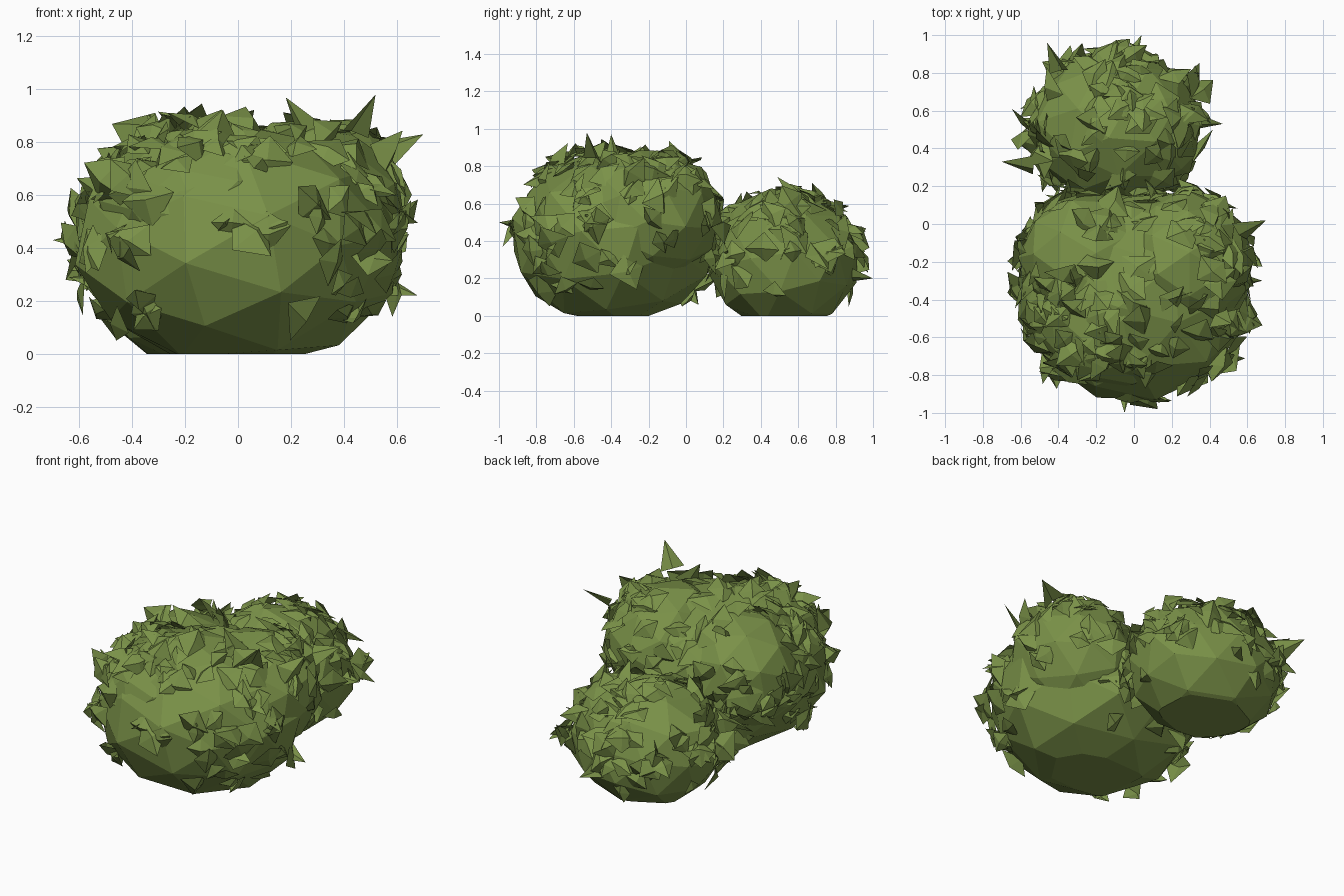
import bpy, bmesh, math, random
from mathutils import Vector, Matrix, Euler

if "Cube" in bpy.data.objects:
    bpy.data.objects.remove(bpy.data.objects["Cube"])

random.seed(5)

green = bpy.data.materials.new("leaf green")
green.diffuse_color = (0.195, 0.285, 0.065, 1)
green.use_nodes = True
green.node_tree.nodes["Principled BSDF"].inputs["Base Color"].default_value = green.diffuse_color

# Foliage lobes: name, centre, radii, spin, leaf count
LOBES = [
    ("main_lobe", (0.0, -0.38, 0.41), (0.61, 0.55, 0.46), 0.4, 80),
    ("front_top_lobe", (-0.11, -0.46, 0.55), (0.43, 0.41, 0.32), 1.1, 45),
    ("right_top_lobe", (0.27, -0.21, 0.53), (0.36, 0.38, 0.36), 2.0, 40),
    ("left_rear_lobe", (-0.24, -0.19, 0.51), (0.36, 0.35, 0.35), 2.9, 35),
    ("small_lobe", (-0.09, 0.52, 0.30), (0.46, 0.40, 0.37), 0.9, 105),
]


def finish(bm, name):
    mesh = bpy.data.meshes.new(name)
    bm.to_mesh(mesh)
    bm.free()
    mesh.materials.append(green)
    obj = bpy.data.objects.new(name, mesh)
    bpy.context.collection.objects.link(obj)
    return obj


def inside(p, lobe, margin=0.97):
    _, c, r, _, _ = lobe
    return sum(((p[i] - c[i]) / r[i]) ** 2 for i in range(3)) < margin


def add_lobe(name, centre, radii, spin):
    """Faceted ellipsoid cut flat where it meets the ground."""
    bm = bmesh.new()
    bmesh.ops.create_icosphere(bm, subdivisions=2, radius=1.0)
    turn = Euler((spin, spin * 0.7, spin)).to_matrix()
    for v in bm.verts:
        p = turn @ v.co * random.uniform(0.99, 1.05)
        v.co = Vector(p[i] * radii[i] + centre[i] for i in range(3))
    cut = bmesh.ops.bisect_plane(
        bm, geom=bm.verts[:] + bm.edges[:] + bm.faces[:],
        plane_co=(0, 0, 0), plane_no=(0, 0, -1), clear_outer=True)
    rim = [e for e in cut["geom_cut"] if isinstance(e, bmesh.types.BMEdge)]
    if rim:
        bmesh.ops.contextual_create(bm, geom=rim)
    bmesh.ops.recalc_face_normals(bm, faces=bm.faces[:])
    return finish(bm, name)


def add_leaf(bm, root, along, normal, size):
    """Broad folded leaf, its face turned roughly along the surface normal."""
    across = along.cross(normal).normalized()
    up = across.cross(along).normalized()
    roll = Matrix.Rotation(random.gauss(0, 0.35), 3, along)
    across, up = roll @ across, roll @ up
    w = size * random.uniform(0.4, 0.6)
    fold = size * random.uniform(0.1, 0.3)
    shape = [(0, -0.3, 0), (w, random.uniform(0.1, 0.4) * size, -fold),
             (random.uniform(-.25, .25) * size, 0.85 * size, -fold * 0.3),
             (-w, random.uniform(0.1, 0.4) * size, -fold), (0, 0.3 * size, fold * 0.4)]
    shape[0] = (0, -0.3 * size, 0)
    vs = []
    for a, b, c in shape:
        p = root + across * a + along * b + up * c
        p.x = min(0.68, max(-0.67, p.x))
        p.y = min(0.98, max(-0.98, p.y))
        p.z = min(0.96, max(0.05, p.z))
        vs.append(bm.verts.new(p))
    for a, b in ((0, 1), (1, 2), (2, 3), (3, 0)):
        bm.faces.new((vs[a], vs[b], vs[4]))


# Solid foliage
for name, centre, radii, spin, _ in LOBES:
    add_lobe(name, centre, radii, spin)

# Leaves scattered over the exposed upper surface of each lobe
for lobe in LOBES:
    name, centre, radii, _, count = lobe
    others = [o for o in LOBES if o is not lobe]
    bm = bmesh.new()
    made = tries = 0
    while made < count and tries < 4000:
        tries += 1
        d = Vector(random.gauss(0, 1) for _ in range(3)).normalized()
        p = Vector(d[i] * radii[i] + centre[i] for i in range(3))
        if p.z < 0.12 or (p.z < 0.3 and random.random() < 0.5):
            continue
        if d.y < -0.75 and random.random() < 0.6:
            continue
        if any(inside(p, o) for o in others):
            continue
        normal = Vector(d[i] / radii[i] for i in range(3)).normalized()
        # most leaves hug the surface, a few stick outwards
        side = normal.cross(Vector(random.gauss(0, 1) for _ in range(3))).normalized()
        lift = random.choice((0.05, 0.15, 0.3, 0.45, 0.8))
        if normal.z > 0.6:
            lift *= 0.6
        add_leaf(bm, p + normal * 0.008, (side + normal * lift).normalized(),
                 normal, random.uniform(0.11, 0.19))
        made += 1
    finish(bm, name.replace("lobe", "leaves"))

# Longest outlying leaves
bm = bmesh.new()
for tip, way in [((-0.70, 0.33, 0.43), (-1, 0.1, 0)), ((0.70, 0.02, 0.83), (1, 0.4, 0.5)),
                 ((-0.05, -1.0, 0.50), (0, -1, 0.1)), ((0.04, 1.0, 0.20), (0.5, 1, -0.2)),
                 ((0.52, -0.53, 0.98), (0.5, -0.2, 1)), ((-0.46, 0.96, 0.45), (-0.4, 1, 0.2)),
                 ((0.47, 0.53, 0.35), (1, -0.1, 0.1)), ((0.18, -0.4, 0.97), (-0.5, 0, 0.7)),
                 ((0.68, -0.3, 0.22), (1, 0, -0.3)), ((-0.64, -0.4, 0.29), (-1, -0.2, 0.2))]:
    tip, way = Vector(tip), Vector(way).normalized()
    across = way.orthogonal().normalized() * 0.07
    ridge = way.cross(across).normalized() * 0.03
    v = [bm.verts.new(q) for q in (tip, tip - way * 0.17 + across,
                                   tip - way * 0.17 + ridge, tip - way * 0.17 - across)]
    bm.faces.new((v[0], v[1], v[2]))
    bm.faces.new((v[0], v[2], v[3]))
finish(bm, "outlying_leaves")
